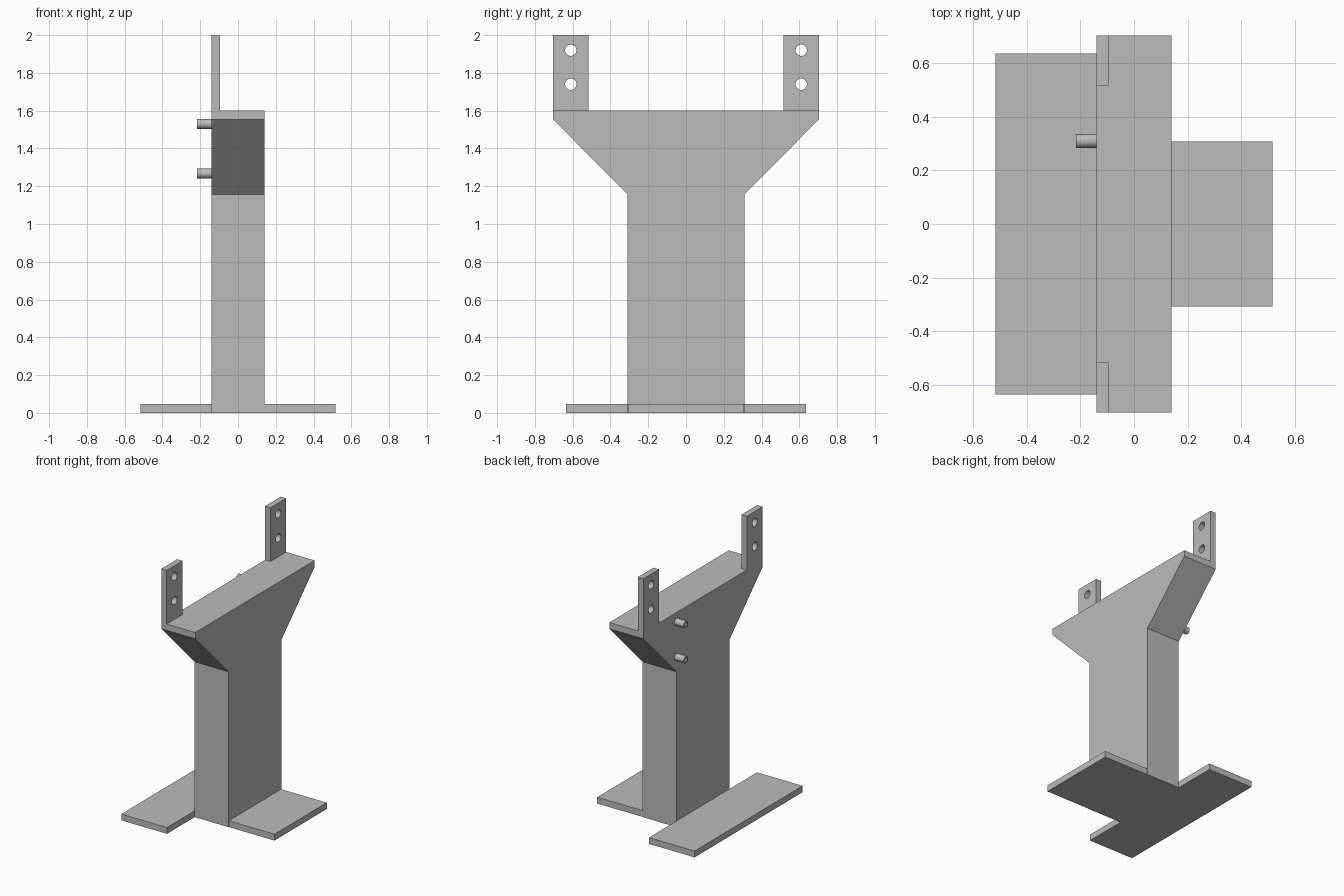
import bpy, math

if "Cube" in bpy.data.objects:
    bpy.data.objects.remove(bpy.data.objects["Cube"])

grey = bpy.data.materials.new("light_grey")
grey.diffuse_color = (0.5, 0.5, 0.5, 1)
grey.use_nodes = True
grey.node_tree.nodes["Principled BSDF"].inputs["Base Color"].default_value = grey.diffuse_color


def prism(name, outline, x0, x1):
    """Extrude a (y, z) outline from x0 to x1."""
    n = len(outline)
    verts = [(x, y, z) for x in (x0, x1) for y, z in outline]
    faces = [list(range(n))[::-1], list(range(n, 2 * n))]
    faces += [(i, (i + 1) % n, n + (i + 1) % n, n + i) for i in range(n)]
    me = bpy.data.meshes.new(name)
    me.from_pydata(verts, [], faces)
    me.materials.append(grey)
    ob = bpy.data.objects.new(name, me)
    bpy.context.collection.objects.link(ob)
    return ob


def box(name, x0, x1, y0, y1, z0, z1):
    return prism(name, [(y0, z0), (y1, z0), (y1, z1), (y0, z1)], x0, x1)


def rod(name, x0, x1, y, z, r):
    """Cylinder lying along x."""
    bpy.ops.mesh.primitive_cylinder_add(vertices=32, radius=r, depth=x1 - x0,
                                        location=((x0 + x1) / 2, y, z),
                                        rotation=(0, math.pi / 2, 0))
    ob = bpy.context.object
    ob.name = name
    ob.data.materials.append(grey)
    return ob


def cut(ob, cutter):
    mod = ob.modifiers.new("hole", 'BOOLEAN')
    mod.operation = 'DIFFERENCE'
    mod.solver = 'EXACT'
    mod.object = cutter
    bpy.context.view_layer.objects.active = ob
    bpy.ops.object.modifier_apply(modifier=mod.name)
    bpy.data.objects.remove(cutter)


def smooth(ob):
    bpy.ops.object.select_all(action='DESELECT')
    ob.select_set(True)
    bpy.context.view_layer.objects.active = ob
    bpy.ops.object.shade_smooth_by_angle(angle=math.radians(30))


# Column flaring out to a wide head
half = [(0.31, 0), (0.31, 1.157), (0.703, 1.553), (0.703, 1.6)]
prism("column", half + [(-y, z) for y, z in reversed(half)], -0.14, 0.14)

# Foot plates: long one on the left, short one on the right
box("long_foot", -0.516, -0.14, -0.636, 0.636, 0, 0.047)
box("short_foot", 0.14, 0.516, -0.308, 0.308, 0, 0.047)

# Upright tabs with two bolt holes each
for side, label in ((-1, "front"), (1, "back")):
    y0, y1 = sorted((side * 0.517, side * 0.703))
    tab = box(label + "_tab", -0.14, -0.095, y0, y1, 1.6, 2.0)
    for z in (1.74, 1.92):
        cut(tab, rod("hole_cutter", -0.3, 0.1, side * 0.61, z, 0.03))
    smooth(tab)

# Hollow pegs on the left face
for z, label in ((1.268, "lower"), (1.53, "upper")):
    peg = rod(label + "_peg", -0.216, -0.14, 0.31, z, 0.026)
    cut(peg, rod("bore_cutter", -0.3, -0.15, 0.31, z, 0.013))
    smooth(peg)
